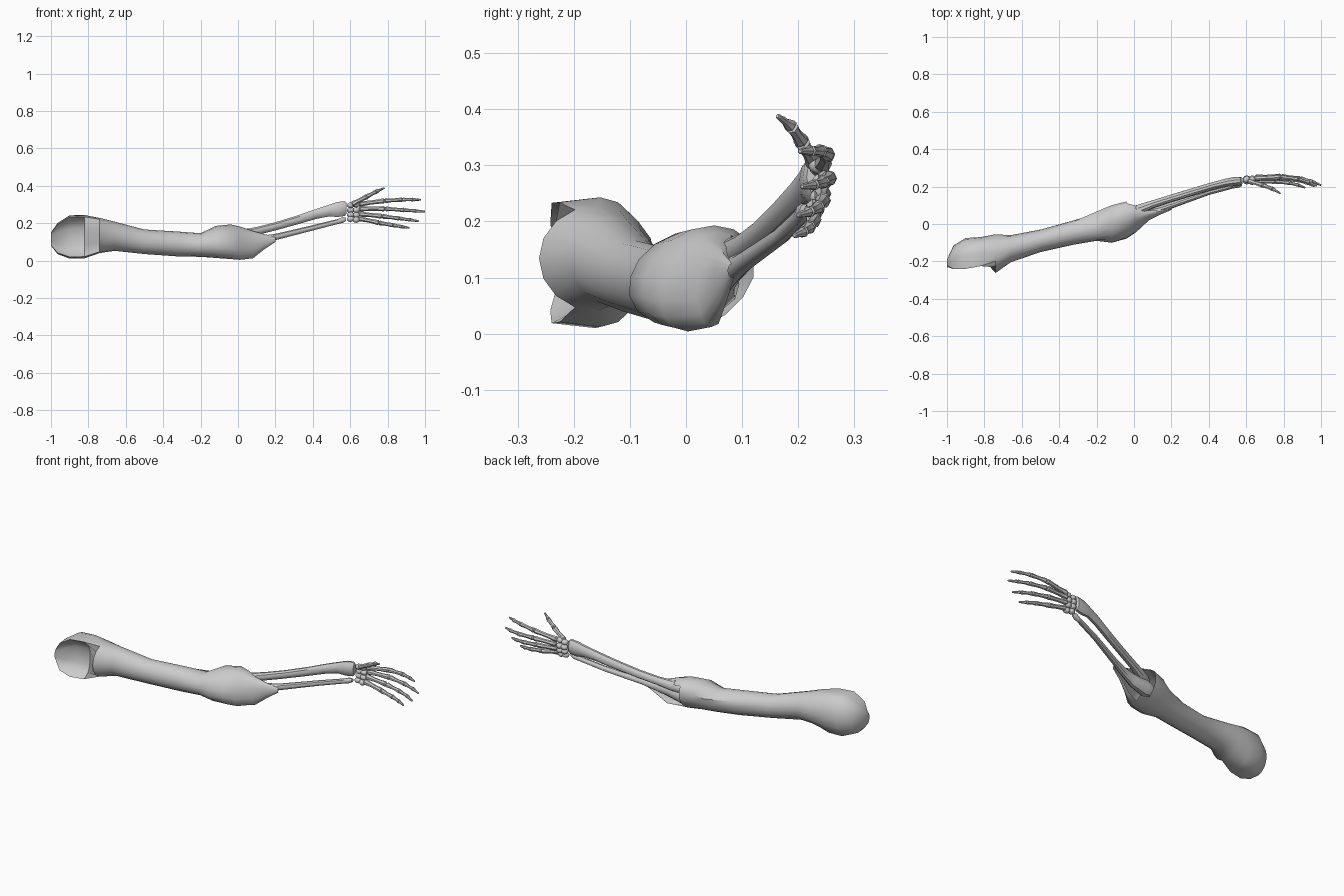
import bpy, bmesh, math
from mathutils import Vector

if "Cube" in bpy.data.objects:
    bpy.data.objects.remove(bpy.data.objects["Cube"])


def finish(name, bm, angle=35):
    bmesh.ops.recalc_face_normals(bm, faces=bm.faces)
    me = bpy.data.meshes.new(name)
    bm.to_mesh(me)
    bm.free()
    ob = bpy.data.objects.new(name, me)
    bpy.context.collection.objects.link(ob)
    bpy.ops.object.select_all(action='DESELECT')
    ob.select_set(True)
    bpy.context.view_layer.objects.active = ob
    bpy.ops.object.shade_smooth_by_angle(angle=math.radians(angle))
    return ob


def skin(bm, rings, keep=lambda i, k: True):
    n = len(rings[0])
    for i in range(len(rings) - 1):
        for k in range(n):
            if keep(i, k):
                j = (k + 1) % n
                bm.faces.new((rings[i][k], rings[i][j], rings[i + 1][j], rings[i + 1][k]))


def tube(name, stations, sides=10):
    """Closed bone shaft; stations are x, y, z, half width y, half height z."""
    bm = bmesh.new()
    rings = []
    for x, y, z, ry, rz in stations:
        rings.append([bm.verts.new((x, y + ry * math.cos(a), z + rz * math.sin(a)))
                      for a in (math.tau * k / sides for k in range(sides))])
    skin(bm, rings)
    bm.faces.new(rings[0])
    bm.faces.new(rings[-1])
    return finish(name, bm)


def bone(bm, p0, p1, r0, r1, sides=7):
    """Small hand bone with knobby ends, added along p0-p1."""
    p0, p1 = Vector(p0), Vector(p1)
    rot = (p1 - p0).to_track_quat('Z', 'Y')
    mid = min(r0, r1 + .004) * 0.72
    prof = [(0, r0 * .65), (.06, r0), (.2, r0 * .85), (.4, mid), (.65, mid),
            (.82, max(r1 * .9, mid * .8)), (.95, r1), (1, r1 * .6)]
    rings = []
    for t, r in prof:
        c = p0.lerp(p1, t)
        rings.append([bm.verts.new(c + rot @ Vector((r * math.cos(a), r * math.sin(a), 0)))
                      for a in (math.tau * k / sides for k in range(sides))])
    skin(bm, rings)
    bm.faces.new(rings[0])
    bm.faces.new(rings[-1])


# Upper arm sleeve: x, y front, y back, z bottom, z top
sections = [
    (-1.0, -.235, -.19, .08, .15), (-.965, -.25, -.115, .035, .20),
    (-.90, -.25, -.075, .01, .242), (-.82, -.235, -.07, .012, .243),
    (-.74, -.262, -.055, .04, .228), (-.66, -.205, -.06, .052, .208),
    (-.5, -.15, -.03, .035, .166), (-.32, -.11, .02, .022, .155),
    (-.2, -.09, .055, .02, .146), (-.12, -.10, .10, .014, .185),
    (-.04, -.075, .12, .008, .193), (.01, -.04, .1, .004, .182),
    (.08, .02, .085, .012, .158), (.14, .05, .085, .06, .142), (.2, .075, .09, .10, .125)]
N = 16
dish = {1: .045, 2: .075, 3: .065, 4: .0}     # depth of the shoulder hollow
shear = {9: .25, 10: .3, 11: .3, 12: .1}      # elbow leans back at the top
bm = bmesh.new()
rings = []
for i, (x, y0, y1, z0, z1) in enumerate(sections):
    cy, cz, hy, hz = (y0 + y1) / 2, (z0 + z1) / 2, (y1 - y0) / 2, (z1 - z0) / 2
    ring = []
    for k in range(N):
        a = math.tau * k / N
        y, z = cy - hy * math.cos(a), cz + hz * math.sin(a)
        d = min(k, N - k)
        if dish.get(i):
            if d <= 2:
                y += dish[i] * (1, .85, .35)[d]
            elif d == 3:                       # raised rim
                y = cy - hy * .88
        y = min(y + shear.get(i, 0) * (z - cz), max(y1, .06) if i in shear else y1)
        ring.append(bm.verts.new((x, y, z)))
    rings.append(ring)
# small ridge behind the elbow
rings[8][7].co += Vector((.03, .03, .01))
# the back of the elbow stays open where the bones come out
skin(bm, rings, lambda i, k: not ((i >= 10 and 6 <= k <= 9) or (i >= 11 and 5 <= k <= 10)))
bm.faces.new(rings[0])
finish("upper_arm", bm, 40)

# Forearm bones
tube("forearm_bone_upper", [
    (-.04, .06, .125, .018, .02), (-.02, .062, .13, .028, .03), (.03, .078, .14, .028, .028),
    (.1, .105, .158, .022, .023), (.2, .137, .183, .021, .023), (.32, .173, .218, .021, .025),
    (.42, .203, .25, .021, .028), (.49, .22, .268, .022, .033), (.53, .226, .273, .024, .042),
    (.57, .23, .278, .022, .042), (.58, .23, .28, .015, .032)])
tube("forearm_bone_lower", [
    (-.06, .055, .085, .03, .035), (-.02, .055, .088, .04, .045), (.06, .06, .098, .03, .035),
    (.13, .078, .11, .022, .025), (.2, .1, .126, .018, .018), (.4, .17, .175, .015, .015),
    (.53, .203, .208, .013, .014), (.56, .21, .217, .015, .016), (.578, .212, .221, .009, .01)])

# Wrist bones in two curved rows
bm = bmesh.new()
for x, zs in ((.602, (.222, .245, .27, .296)), (.632, (.218, .243, .27, .3))):
    for z in zs:
        y = .242 - 6 * (z - .268) ** 2
        vs = bmesh.ops.create_icosphere(bm, subdivisions=2, radius=1)['verts']
        for v in vs:
            v.co = Vector((x + v.co.x * .02, y + v.co.y * .018, z + v.co.z * .016))
finish("wrist_bones", bm)

# Fingers: joints as x, y, z
fingers = {
    "index_finger": [(.645, .244, .302), (.785, .252, .32), (.88, .239, .326), (.94, .221, .326), (.978, .203, .325)],
    "middle_finger": [(.647, .249, .277), (.787, .255, .277), (.89, .244, .27), (.955, .227, .265), (1.0, .207, .262)],
    "ring_finger": [(.645, .243, .25), (.772, .244, .237), (.865, .235, .225), (.925, .219, .217), (.966, .2, .211)],
    "little_finger": [(.643, .229, .226), (.755, .227, .202), (.83, .219, .189), (.878, .208, .181), (.916, .193, .175)],
    "thumb": [(.612, .23, .302), (.692, .206, .343), (.742, .187, .37), (.783, .163, .388)],
}
for name, joints in fingers.items():
    bm = bmesh.new()
    last = len(joints) - 2
    for i in range(last + 1):
        r = .016 - .0022 * i
        bone(bm, joints[i], joints[i + 1], r, .005 if i == last else r * .9)
    finish(name, bm)
